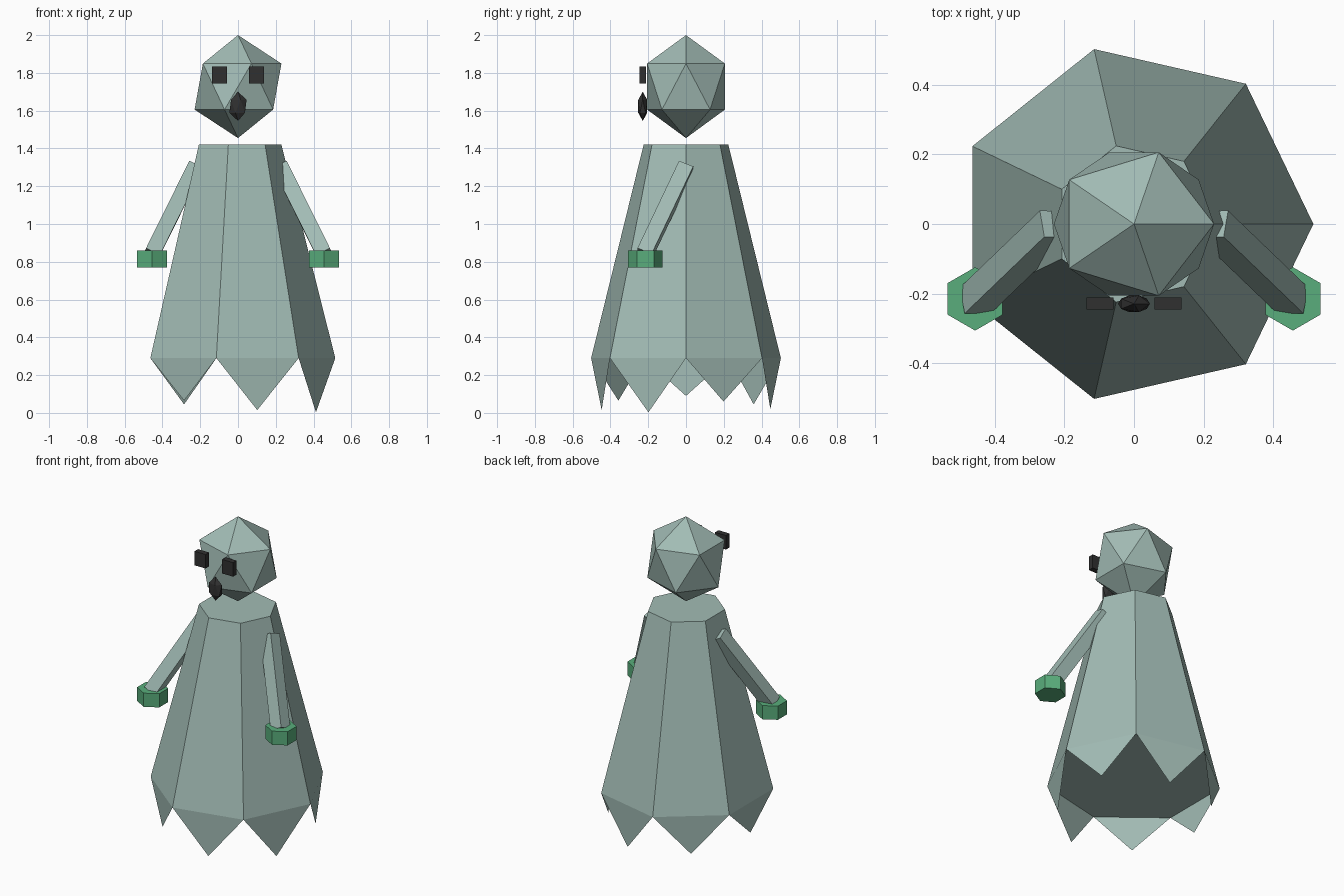
import bpy, bmesh, math
from mathutils import Matrix, Vector

if "Cube" in bpy.data.objects:
    bpy.data.objects.remove(bpy.data.objects["Cube"])


def material(name, rgb):
    m = bpy.data.materials.new(name)
    m.diffuse_color = (*rgb, 1)
    m.use_nodes = True
    m.node_tree.nodes["Principled BSDF"].inputs["Base Color"].default_value = m.diffuse_color
    return m


CLOTH = material("pale_cloth", (0.36, 0.50, 0.46))
GREEN = material("green", (0.10, 0.42, 0.20))
DARK = material("dark", (0.03, 0.03, 0.03))


def finish(name, bm, mat, matrix=Matrix()):
    bm.transform(matrix)
    me = bpy.data.meshes.new(name)
    bm.to_mesh(me)
    bm.free()
    me.materials.append(mat)
    ob = bpy.data.objects.new(name, me)
    bpy.context.collection.objects.link(ob)
    return ob


def place(loc, scale):
    return Matrix.Translation(loc) @ Matrix.Diagonal((*scale, 1))


def ico(name, loc, scale, mat):
    bm = bmesh.new()
    bmesh.ops.create_icosphere(bm, subdivisions=1, radius=1)
    finish(name, bm, mat, place(loc, scale))


def box(name, matrix, mat):
    bm = bmesh.new()
    bmesh.ops.create_cube(bm, size=1)
    finish(name, bm, mat, matrix)


def polar(r, i, z):
    a = math.tau * i / SIDES
    return Vector((r * math.cos(a), r * math.sin(a), z))


SIDES, HEM_R, HEM_Z = 7, 0.515, 0.29

# Seven-sided robe
bm = bmesh.new()
bmesh.ops.create_cone(bm, cap_ends=True, segments=SIDES, radius1=HEM_R,
                      radius2=0.23, depth=1.13)
finish("robe", bm, CLOTH, Matrix.Translation((0, 0, HEM_Z + 0.565))
       @ Matrix.Rotation(-math.pi / 2, 4, 'Z'))

# Ragged points hanging from each hem edge
for i, tip_z in enumerate((0.06, 0.02, 0.045, 0.09, 0.065, 0.015, 0.003)):
    bm = bmesh.new()
    pts = (polar(HEM_R, i + 1, HEM_Z), polar(HEM_R, i, HEM_Z),
           polar(0.458, i + 0.5, tip_z))
    bm.faces.new([bm.verts.new(p) for p in pts])
    bm.normal_update()
    finish(f"hem_point_{i + 1}", bm, CLOTH)

# Head and mouth
ico("head", (0, 0, 1.7275), (0.257, 0.242, 0.2725), CLOTH)
ico("mouth", (0, -0.229, 1.623), (0.051, 0.028, 0.077), DARK)

# Eyes, arms and hands, mirrored left and right
for side, s in (("left", -1), ("right", 1)):
    box(f"{side}_eye", place((s * 0.098, -0.228, 1.788), (0.078, 0.035, 0.09)), DARK)

    top, end = Vector((s * 0.227, 0, 1.302)), Vector((s * 0.456, -0.220, 0.84))
    axis = (end - top).normalized()
    u = Vector((s * 0.014, 0.074, -0.032))
    u = (u - axis * u.dot(axis)).normalized()
    v = axis.cross(u)
    turn = Matrix((u, v, axis)).transposed().to_4x4()
    box(f"{side}_arm", Matrix.Translation((top + end) / 2) @ turn
        @ Matrix.Diagonal((0.082, 0.082, (end - top).length, 1)), CLOTH)

    bm = bmesh.new()
    bmesh.ops.create_cone(bm, cap_ends=True, segments=6, radius1=0.091,
                          radius2=0.091, depth=0.088)
    finish(f"{side}_hand", bm, GREEN, Matrix.Translation((s * 0.456, -0.215, 0.815)))
